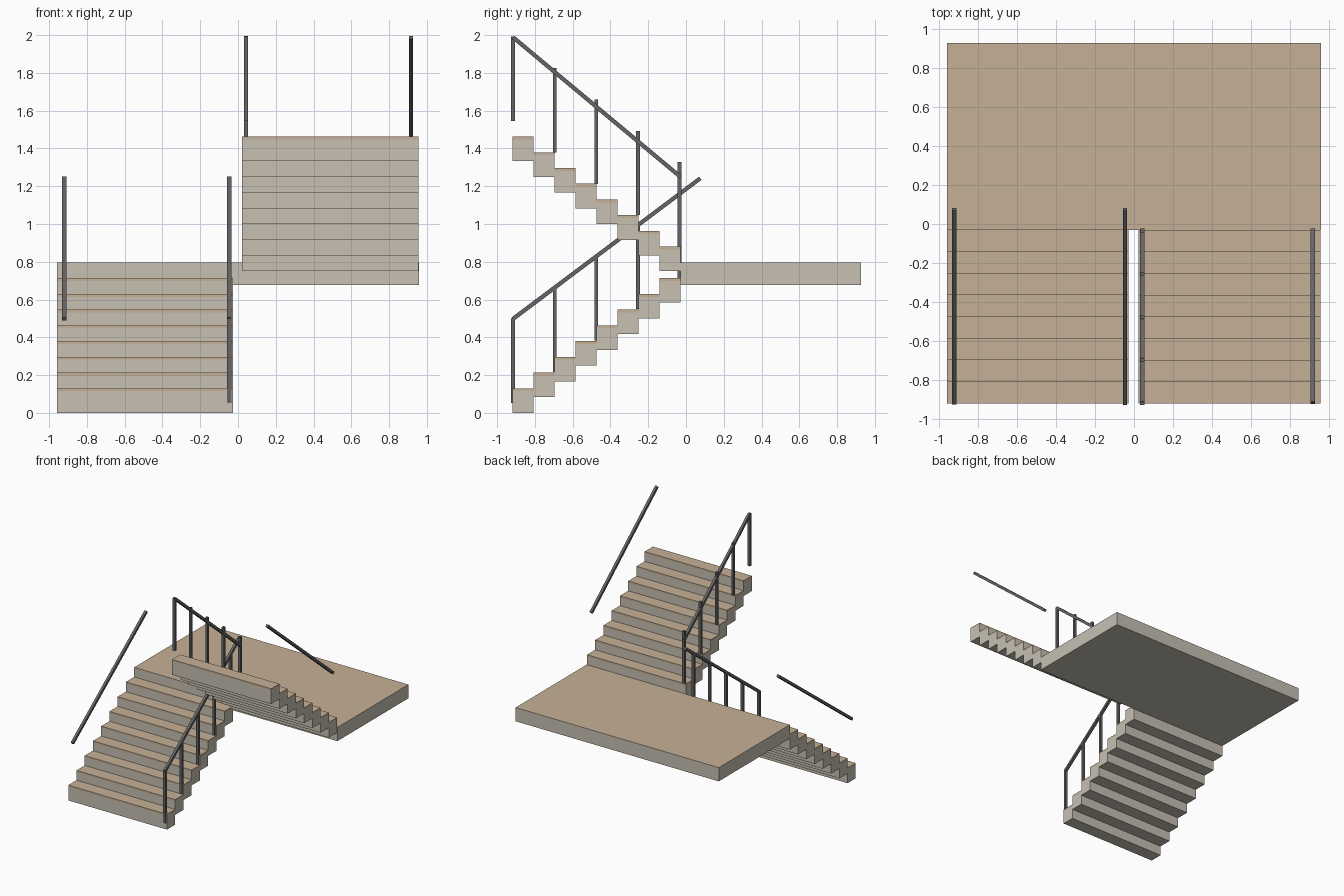
import bpy, bmesh
from mathutils import Vector

if "Cube" in bpy.data.objects:
    bpy.data.objects.remove(bpy.data.objects["Cube"])


def material(name, rgb):
    m = bpy.data.materials.new(name)
    m.diffuse_color = (*rgb, 1)
    m.use_nodes = True
    m.node_tree.nodes["Principled BSDF"].inputs["Base Color"].default_value = m.diffuse_color
    return m


TAN = material("tan_tread", (0.56, 0.44, 0.31))
STONE = material("pale_concrete", (0.57, 0.53, 0.45))
METAL = material("dark_grey_metal", (0.13, 0.13, 0.135))


def finish(bm, name, mats):
    bmesh.ops.recalc_face_normals(bm, faces=bm.faces[:])
    me = bpy.data.meshes.new(name)
    bm.to_mesh(me)
    bm.free()
    for m in mats:
        me.materials.append(m)
    ob = bpy.data.objects.new(name, me)
    bpy.context.collection.objects.link(ob)
    return ob


def add_box(bm, lo, hi, mat=0):
    verts = bmesh.ops.create_cube(bm, size=1)["verts"]
    for v in verts:
        v.co = Vector([lo[i] if v.co[i] < 0 else hi[i] for i in range(3)])
    for f in {f for v in verts for f in v.link_faces}:
        f.material_index = mat


STEPS, RISE, GOING, DEPTH, TREAD = 8, 0.0833, 0.111, 0.13, 0.015
Y0, Y1 = -0.918, -0.03     # front edge of the flights, front edge of the landing
R = 0.011                  # half width of the rail bars


def flight(name, x0, x1, y_start, direction, z_start):
    """Stepped blocks, each topped with a thin tread."""
    bm = bmesh.new()
    for i in range(STEPS):
        ya, yb = sorted((y_start + direction * GOING * i,
                         y_start + direction * GOING * (i + 1)))
        z = z_start + RISE * i
        add_box(bm, (x0, ya, z), (x1, yb, z + DEPTH - TREAD))
        add_box(bm, (x0, ya, z + DEPTH - TREAD), (x1, yb, z + DEPTH), 1)
    finish(bm, name, (STONE, TAN))


def handrail(name, x, a, b):
    """Square bar from a to b, both given as (y, z)."""
    bm = bmesh.new()
    a, b = Vector((x, *a)), Vector((x, *b))
    d = (b - a).normalized()
    side = Vector((R, 0, 0))
    up = d.cross(Vector((1, 0, 0))) * R
    rings = [[bm.verts.new(p + side * s + up * t)
              for s, t in ((-1, -1), (1, -1), (1, 1), (-1, 1))] for p in (a, b)]
    for r in rings:
        bm.faces.new(r)
    for i in range(4):
        j = (i + 1) % 4
        bm.faces.new((rings[0][i], rings[0][j], rings[1][j], rings[1][i]))
    finish(bm, name, (METAL,))


def posts(name, x, z_front, dz):
    """Five upright posts, one on every second step."""
    bm = bmesh.new()
    for i in range(5):
        y, z = -0.916 + 0.2205 * i, z_front + dz * i
        add_box(bm, (x - R, y - R * 0.9, z), (x + R, y + R * 0.9, z + 0.447))
    finish(bm, name, (METAL,))


# Landing: concrete slab with a tan top face
bm = bmesh.new()
add_box(bm, (-0.958, Y1, 0.678), (0.958, 0.927, 0.795))
bm.normal_update()
for f in bm.faces:
    f.material_index = int(f.normal.z > 0.5)
finish(bm, "landing", (STONE, TAN))

# Flights
flight("lower_flight", -0.958, -0.027, Y0, 1, 0.0)
flight("upper_flight", 0.022, 0.955, Y1, -1, 0.75)

# Lower rails rise towards the landing, upper rails rise towards the front
for side, x in (("outer", -0.92), ("inner", -0.046)):
    handrail("lower_rail_" + side, x, (-0.917, 0.497), (0.076, 1.242))
for side, x in (("inner", 0.042), ("outer", 0.915)):
    handrail("upper_rail_" + side, x, (-0.915, 1.988), (-0.03, 1.25))
posts("lower_posts", -0.046, 0.052, 0.1657)
posts("upper_posts", 0.042, 1.546, -0.1665)
